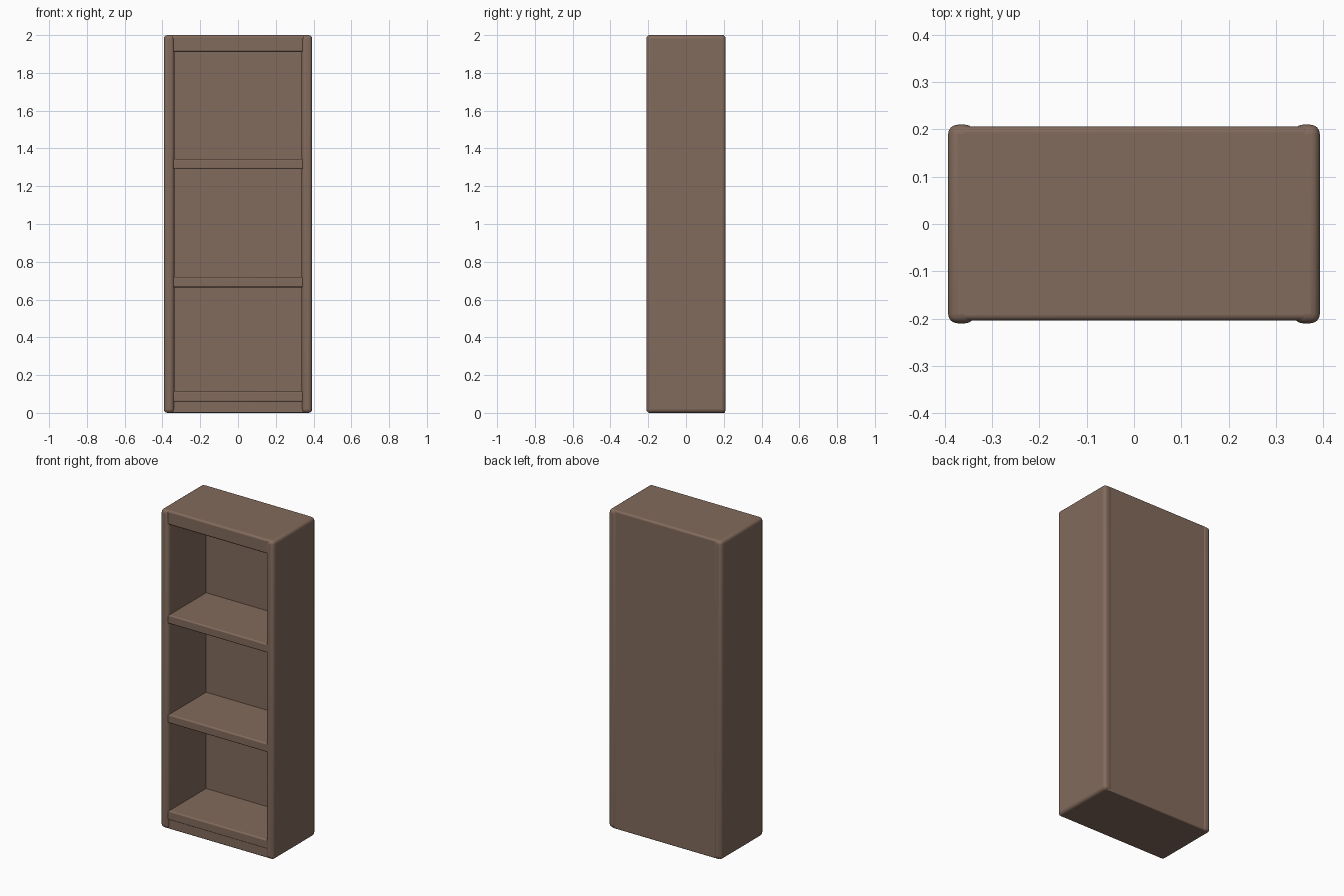
import bpy, math

if "Cube" in bpy.data.objects:
    bpy.data.objects.remove(bpy.data.objects["Cube"])

wood = bpy.data.materials.new("brown_wood")
wood.diffuse_color = (0.225, 0.146, 0.108, 1)
wood.use_nodes = True
wood.node_tree.nodes["Principled BSDF"].inputs["Base Color"].default_value = wood.diffuse_color


def board(name, x, y, z, radius):
    """Rounded board spanning the given (min, max) ranges."""
    bpy.ops.mesh.primitive_cube_add(size=1)
    ob = bpy.context.object
    ob.name = name
    ob.location = [(a + b) / 2 for a, b in (x, y, z)]
    ob.scale = [b - a for a, b in (x, y, z)]
    bpy.ops.object.transform_apply(location=True, rotation=False, scale=True)
    ob.data.materials.append(wood)
    bev = ob.modifiers.new("rounded_edges", 'BEVEL')
    bev.width = radius
    bev.segments = 4
    bpy.ops.object.shade_smooth_by_angle(angle=math.radians(35))
    return ob


INNER = 0.337   # half width of the compartments
OUTER = 0.393   # half width of the case
LAP = 0.355     # boards run slightly into the sides
DEPTH = (-0.204, 0.206)

# Side panels, a little deeper than the other boards
for label, s in (("left", -1), ("right", 1)):
    xs = sorted((s * INNER, s * OUTER))
    board(label + "_side", xs, (-0.21, 0.21), (0, 2), 0.02)

# Top board
board("top_board", (-0.37, 0.37), DEPTH, (1.91, 2.0), 0.012)

# Middle shelves
for i, z in enumerate((0.665, 1.29)):
    board("shelf_%d" % (i + 1), (-LAP, LAP), DEPTH, (z, z + 0.055), 0.008)

# Bottom shelf on a closed plinth
board("bottom_shelf", (-LAP, LAP), DEPTH, (0.058, 0.115), 0.008)
board("plinth", (-0.37, 0.37), (-0.2, 0.206), (0, 0.064), 0.006)

# Back panel
board("back_panel", (-LAP, LAP), (0.165, 0.206), (0.01, 1.99), 0.005)
